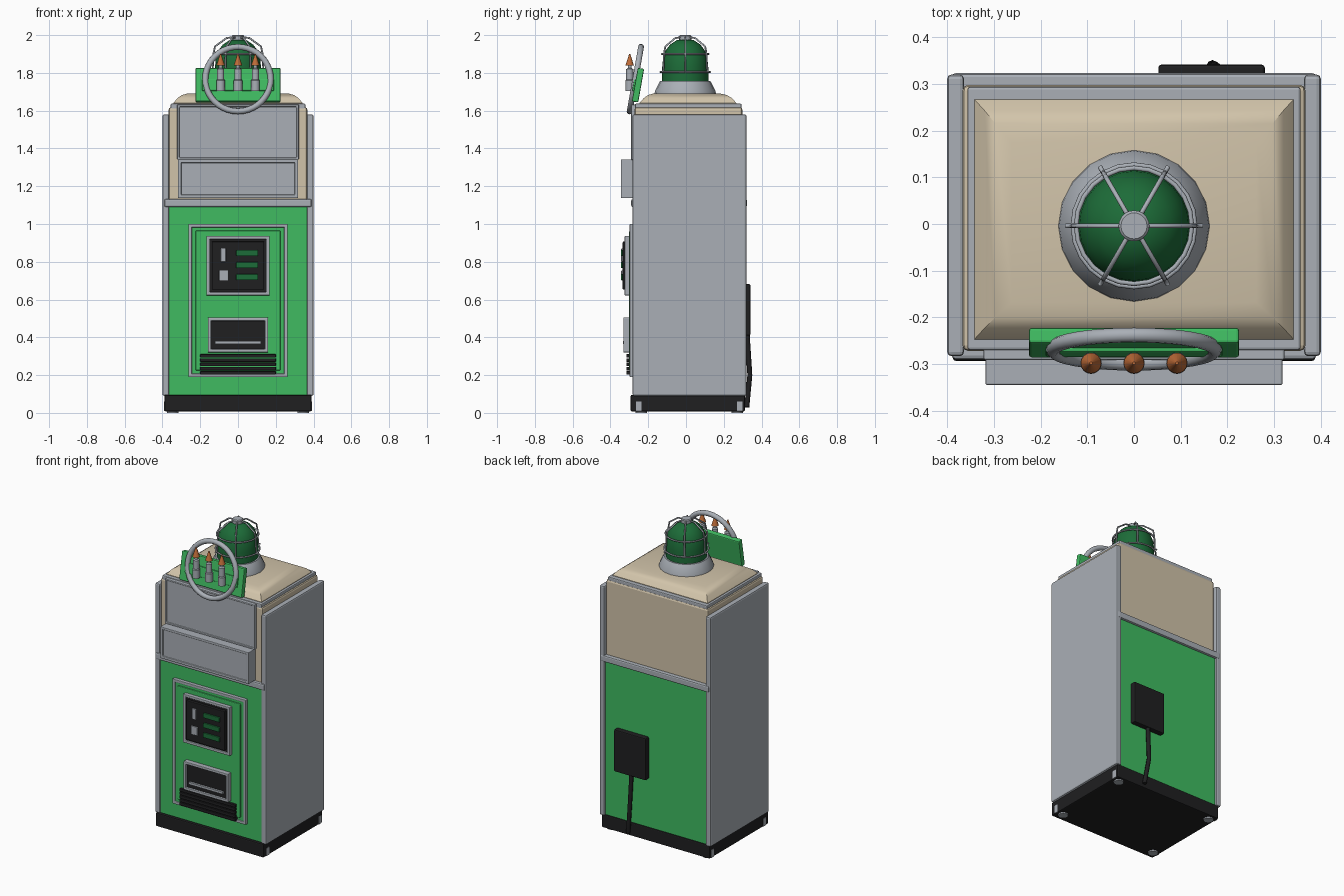
import bpy, bmesh
from math import radians, sin, cos, pi
from mathutils import Vector

cube = bpy.data.objects.get("Cube")
if cube:
    bpy.data.objects.remove(cube, do_unlink=True)


def material(name, r, g, b):
    m = bpy.data.materials.new(name)
    m.use_nodes = True
    m.diffuse_color = (r, g, b, 1)
    m.node_tree.nodes["Principled BSDF"].inputs["Base Color"].default_value = (r, g, b, 1)
    return m


GREY = material("steel grey", 0.40, 0.43, 0.47)
GREEN = material("cabinet green", 0.05, 0.50, 0.12)
DARK_GREEN = material("lamp green", 0.012, 0.15, 0.04)
CREAM = material("cream", 0.64, 0.55, 0.40)
BLACK = material("black", 0.014, 0.014, 0.015)
COPPER = material("copper", 0.52, 0.15, 0.04)


def add(name, bm, mats, bevel=0.0, smooth=False):
    """Turn a bmesh into a finished object."""
    bmesh.ops.recalc_face_normals(bm, faces=bm.faces)
    mesh = bpy.data.meshes.new(name)
    bm.to_mesh(mesh)
    bm.free()
    for m in mats:
        mesh.materials.append(m)
    ob = bpy.data.objects.new(name, mesh)
    bpy.context.collection.objects.link(ob)
    if bevel:
        mod = ob.modifiers.new("Bevel", 'BEVEL')
        mod.width, mod.segments, mod.limit_method = bevel, 2, 'ANGLE'
    if smooth:
        bpy.ops.object.select_all(action='DESELECT')
        ob.select_set(True)
        bpy.context.view_layer.objects.active = ob
        bpy.ops.object.shade_smooth_by_angle(angle=radians(35))
    return ob


def box_mesh(x, y, z):
    bm = bmesh.new()
    bmesh.ops.create_cube(bm, size=1)
    for v in bm.verts:
        v.co = [lo + (c + 0.5) * (hi - lo) for c, (lo, hi) in zip(v.co, (x, y, z))]
    return bm


def box(name, x, y, z, mat, bevel=0.0):
    return add(name, box_mesh(x, y, z), [mat], bevel)


def tray(name, x, y, z, rim, depth, rim_mat, inner_mat, bevel=0.004):
    """Box whose front face is a raised rim around a sunken panel."""
    bm = box_mesh(x, y, z)
    bm.normal_update()
    front = min(bm.faces, key=lambda f: f.calc_center_median().y)
    bmesh.ops.inset_region(bm, faces=[front], thickness=rim)
    outline = bmesh.ops.extrude_discrete_faces(bm, faces=[front])["faces"][0]
    for v in outline.verts:
        v.co.y += depth
    outline.material_index = 1
    return add(name, bm, [rim_mat, inner_mat], bevel)


def lathe(name, profile, centre, mat, sides=20):
    bm = bmesh.new()
    vs = [bm.verts.new((r, 0, z)) for r, z in profile]
    edges = [bm.edges.new(p) for p in zip(vs, vs[1:])]
    bmesh.ops.spin(bm, geom=vs + edges, cent=(0, 0, 0), axis=(0, 0, 1),
                   angle=2 * pi, steps=sides)
    bmesh.ops.remove_doubles(bm, verts=bm.verts, dist=0.0001)
    bmesh.ops.translate(bm, verts=bm.verts, vec=centre)
    return add(name, bm, [mat], smooth=True)


def tube(name, points, radius, mat):
    cu = bpy.data.curves.new(name, 'CURVE')
    cu.dimensions, cu.bevel_depth, cu.bevel_resolution = '3D', radius, 2
    cu.use_fill_caps = True
    sp = cu.splines.new('POLY')
    sp.points.add(len(points) - 1)
    for p, co in zip(sp.points, points):
        p.co = (*co, 1)
    cu.materials.append(mat)
    ob = bpy.data.objects.new(name, cu)
    bpy.context.collection.objects.link(ob)


def torus(name, centre, radius, thickness, mat, tilt=0.0, sides=40):
    bpy.ops.mesh.primitive_torus_add(major_radius=radius, minor_radius=thickness,
                                     major_segments=sides, minor_segments=10,
                                     location=centre, rotation=(tilt, 0, 0))
    ob = bpy.context.object
    ob.name = name
    ob.data.materials.append(mat)
    bpy.ops.object.shade_smooth_by_angle(angle=radians(60))


# Base with feet and corner tabs
box("base", (-0.388, 0.388), (-0.293, 0.312), (0.008, 0.095), BLACK, 0.006)
for side in (-1, 1):
    for y in (-0.25, 0.285):
        lathe("foot", [(0, 0), (0.03, 0), (0.03, 0.012), (0, 0.012)],
              (side * 0.345, y * 0.95, 0), GREY, 16)
        box("corner_tab", sorted((side * 0.38, side * 0.391)), (y - 0.014, y + 0.014),
            (0.01, 0.06), GREY)

# Cabinet body
box("lower_body", (-0.37, 0.37), (-0.276, 0.308), (0.09, 1.10), GREEN, 0.008)
box("upper_body", (-0.367, 0.367), (-0.272, 0.298), (1.10, 1.618), CREAM, 0.012)
for side in (-1, 1):
    box("side_panel", sorted((side * 0.364, side * 0.4)), (-0.283, 0.32), (0.09, 1.58),
        GREY, 0.009)
box("front_rail", (-0.39, 0.39), (-0.29, -0.26), (1.09, 1.132), GREY, 0.008)
box("back_rail", (-0.39, 0.39), (0.28, 0.323), (1.09, 1.132), GREY, 0.008)

# Roof trim and domed roof
box("roof_trim", (-0.357, 0.357), (-0.27, 0.294), (1.605, 1.637), GREY, 0.006)
bm = bmesh.new()
rings = []
for hx, y0, y1, z in ((0.342, -0.247, 0.267, 1.625), (0.342, -0.247, 0.267, 1.64),
                      (0.32, -0.223, 0.243, 1.667), (0.297, -0.2, 0.215, 1.683),
                      (0.262, -0.168, 0.175, 1.692)):
    rings.append([bm.verts.new(p) for p in ((-hx, y0, z), (hx, y0, z), (hx, y1, z), (-hx, y1, z))])
for a, b in zip(rings, rings[1:]):
    for i in range(4):
        j = (i + 1) % 4
        bm.faces.new((a[i], a[j], b[j], b[i]))
bm.faces.new(rings[-1])
add("roof", bm, [CREAM], smooth=True)

# Upper display panel and projecting lower display
tray("display_panel", (-0.322, 0.322), (-0.291, -0.26), (1.34, 1.632), 0.016, 0.008, GREY, GREY)
tray("display_box", (-0.318, 0.318), (-0.345, -0.26), (1.137, 1.342), 0.024, 0.008, GREY, GREY)

# Front door with its raised frame
tray("door_frame", (-0.263, 0.263), (-0.298, -0.27), (0.19, 1.0), 0.025, 0.006, GREY, GREEN)
box("door_panel", (-0.225, 0.225), (-0.301, -0.28), (0.225, 0.965), GREEN, 0.005)

# Control panel with buttons and indicator bars
tray("control_panel", (-0.168, 0.168), (-0.325, -0.29), (0.622, 0.937), 0.024, 0.008, GREY, BLACK)
box("control_plate", (-0.138, 0.138), (-0.335, -0.31), (0.652, 0.907), BLACK, 0.004)
box("coin_slot", (-0.092, -0.064), (-0.343, -0.33), (0.80, 0.87), GREY, 0.003)
box("coin_button", (-0.1, -0.053), (-0.343, -0.33), (0.70, 0.755), GREY, 0.003)
for z in (0.703, 0.767, 0.831):
    box("indicator_bar", (-0.01, 0.107), (-0.345, -0.33), (z, z + 0.031), DARK_GREEN, 0.003)

# Delivery tray and vent slats
tray("delivery_tray", (-0.16, 0.16), (-0.332, -0.29), (0.32, 0.505), 0.024, 0.012, GREY, BLACK)
box("delivery_lip", (-0.122, 0.122), (-0.333, -0.315), (0.365, 0.38), GREY)
for i in range(5):
    z = 0.203 + i * 0.0225
    slat = box("vent_slat", (-0.2, 0.2), (-0.316, -0.29), (z, z + 0.018), BLACK, 0.002)

# Tilted sign plate with a shelf
for name, x, y, z in (("sign_plate", 0.225, (-0.017, 0.017), (-0.09, 0.09)),
                      ("sign_shelf", 0.19, (-0.026, 0), (-0.035, 0.03))):
    sign = box(name, (-x, x), y, z, GREEN, 0.006)
    sign.location = (0, -0.254, 1.735)
    sign.rotation_euler.x = radians(-10)

# Ring and three pointed rods
torus("sign_ring", (0, -0.268, 1.767), 0.173, 0.016, GREY, radians(80))
for x in (-0.092, 0, 0.092):
    lathe("rod", [(0, 1.705), (0.023, 1.705), (0.023, 1.76), (0.019, 1.765), (0.019, 1.82),
                  (0.01, 1.825), (0.01, 1.845), (0, 1.845)], (x, -0.298, 0), GREY, 16)
    lathe("rod_tip", [(0, 1.84), (0.022, 1.84), (0.003, 1.9), (0, 1.9)],
          (x, -0.298, 0), COPPER, 16)
    box("rod_bracket", (x - 0.012, x + 0.012), (-0.295, -0.25), (1.72, 1.75), GREY)

# Beacon lamp
C = Vector((0, -0.004, 0))
lathe("lamp_base", [(0, 1.685), (0.163, 1.685), (0.16, 1.705), (0.14, 1.745), (0.132, 1.758),
                    (0, 1.758)], C, GREY)
lathe("lamp_dome", [(0.122, 1.75), (0.122, 1.83), (0.117, 1.88), (0.103, 1.92), (0.08, 1.95),
                    (0.045, 1.973), (0, 1.982)], C, DARK_GREEN, 24)
lathe("cage_cap", [(0, 1.975), (0.033, 1.975), (0.033, 1.995), (0.028, 2.0), (0, 2.0)], C, GREY)
for z, r in ((1.805, 0.131), (1.90, 0.124)):
    torus("cage_ring", C + Vector((0, 0, z)), r, 0.005, GREY, sides=24)
for k in range(6):
    a = k * pi / 3
    tube("cage_wire", [C + Vector((r * cos(a), r * sin(a), z)) for r, z in
                       ((0.025, 1.988), (0.06, 1.985), (0.122, 1.94), (0.13, 1.9),
                        (0.134, 1.81), (0.146, 1.805))], 0.005, GREY)

# Power box and cord at the back
box("power_box", (0.052, 0.28), (0.30, 0.341), (0.41, 0.682), BLACK, 0.006)
tube("power_cord", [(0.165, 0.325, 0.43), (0.165, 0.325, 0.4), (0.168, 0.338, 0.2),
                    (0.19, 0.322, 0.03)], 0.013, BLACK)
